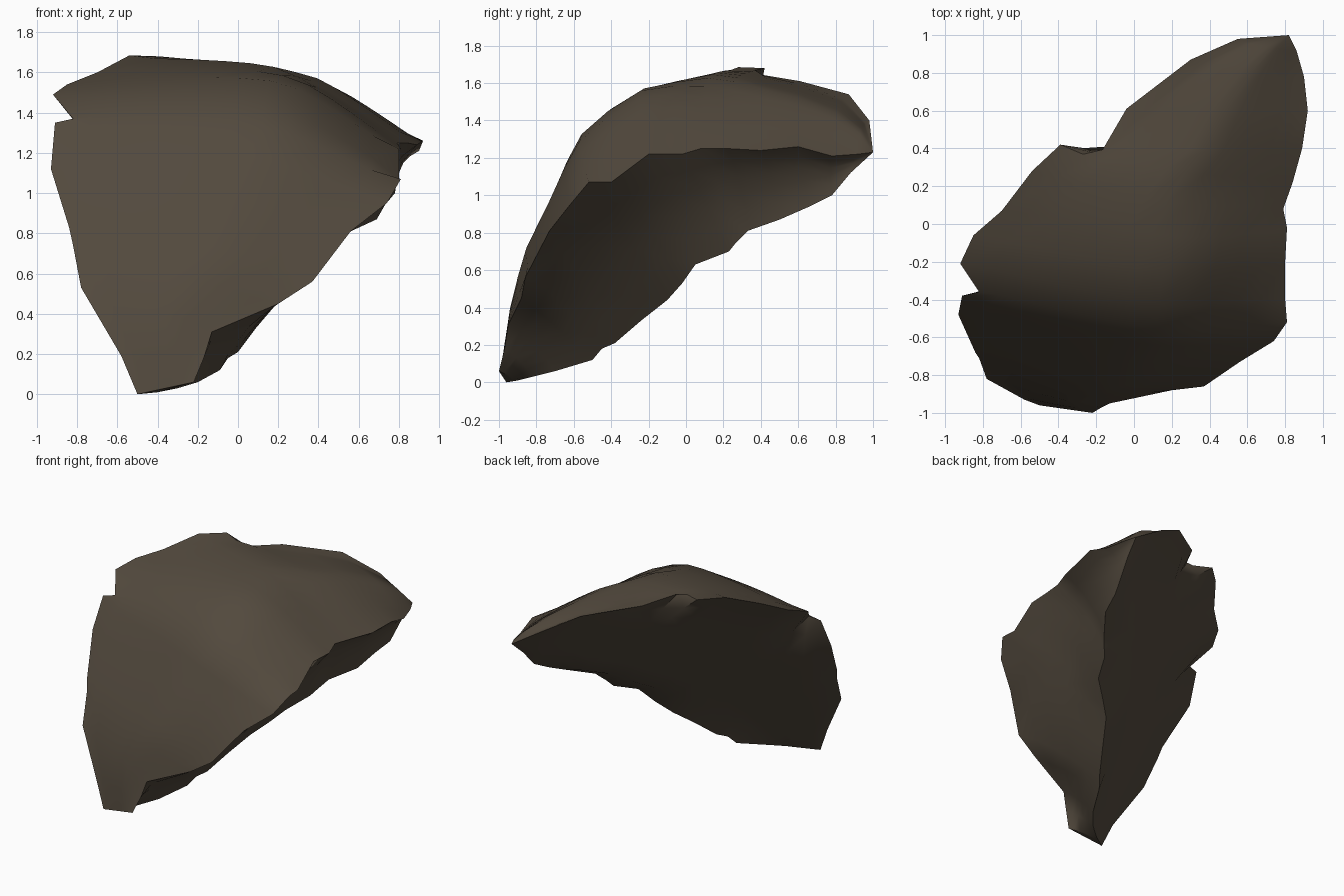
import bpy, bmesh, math, random
from mathutils import Vector

if "Cube" in bpy.data.objects:
    bpy.data.objects.remove(bpy.data.objects["Cube"])

random.seed(4)

# Three ragged edges of the shard, running from the foot to the far tip
left_edge = [(-.5, -.96, 0), (-.58, -.93, .19), (-.78, -.82, .53), (-.82, -.71, .74), (-.84, -.68, .83),
             (-.93, -.48, 1.12), (-.91, -.38, 1.35), (-.82, -.36, 1.37), (-.92, -.21, 1.49),
             (-.85, -.06, 1.54), (-.7, .07, 1.6), (-.54, .28, 1.685), (-.39, .42, 1.68), (-.18, .37, 1.65),
             (-.04, .61, 1.61), (.3, .87, 1.54), (.55, .98, 1.4), (.82, 1, 1.23)]
right_edge = [(-.22, -1, .06), (-.17, -.97, .18), (-.13, -.95, .31), (.2, -.88, .45), (.37, -.86, .56),
              (.56, -.73, .81), (.74, -.62, .95), (.81, -.52, 1.07), (.8, -.4, 1.07),
              (.8, -.2, 1.22), (.81, -.02, 1.22), (.79, .08, 1.25), (.84, .22, 1.25), (.89, .4, 1.24),
              (.92, .6, 1.26), (.9, .78, 1.21), (.86, .92, 1.22), (.82, 1, 1.23)]
under_edge = [(-.4, -.9, .01), (-.3, -.82, .03), (-.2, -.7, .06), (-.09, -.5, .12), (-.05, -.45, .18),
              (0, -.38, .21), (.09, -.24, .33), (.18, -.1, .44), (.28, -.02, .53),
              (.38, .05, .63), (.47, .23, .70), (.51, .27, .75), (.56, .33, .81), (.69, .5, .87),
              (.73, .66, .94), (.78, .78, 1.0), (.8, .88, 1.12), (.82, 1, 1.23)]
# Height of the outer dome above the straight line between its edges, row by row
dome = [0, .02, .045, .085, .095, .105, .145, .19, .24, .265, .24, .19, .15, .14, .10, .07, .05, 0]

bm = bmesh.new()


def patch(edge_a, edge_b, cols, offset, smooth):
    """Surface between two edges, pushed along its normal by offset(row, u)."""
    a, b = [Vector(p) for p in edge_a], [Vector(p) for p in edge_b]
    n = len(a)
    mids = [(p + q) / 2 for p, q in zip(a, b)]
    grid = []
    for i in range(n):
        path = mids[min(n - 1, i + 2)] - mids[max(0, i - 2)]
        across = b[i] - a[i] if i < n - 1 else b[i - 1] - a[i - 1]
        normal = across.cross(path).normalized()
        row = []
        for j in range(cols + 1):
            u = j / cols
            inner = 0 < i < n - 1 and 0 < j < cols
            row.append(bm.verts.new(a[i].lerp(b[i], u) + normal * (offset(i, u) if inner else 0)))
        grid.append(row)
    for r, s in zip(grid, grid[1:]):
        for j in range(cols):
            bm.faces.new((r[j], r[j + 1], s[j + 1], s[j]))
    inside = [v for row in grid[1:-1] for v in row[1:-1]]
    for _ in range(smooth):
        bmesh.ops.smooth_vert(bm, verts=inside, factor=0.4, use_axis_x=True, use_axis_y=True, use_axis_z=True)
    return grid


def dome_height(i, u):
    peak = .63 if i < 11 else .5
    tent = min(u / peak, (1 - u) / (1 - peak))
    return dome[i] * (.8 * tent + .25 * 4 * u * (1 - u))


def hollow(i, u):
    depth = .03 + .04 * i / 17
    return -depth * math.sin(math.pi * u) * math.sin(math.pi * i / 17) ** .7 + random.uniform(-.012, .012)


# Domed outer face, with its crest towards the right
patch(left_edge, right_edge, 12, dome_height, 2)
# Hollowed broken side
patch(right_edge, under_edge, 5, hollow, 1)
# Flat split back, pulled onto one plane away from its ragged rim
back = patch(under_edge, left_edge, 8, lambda i, u: 0, 0)
normal, origin = Vector((-.54, .67, -.5)).normalized(), Vector((-.92, -.21, 1.49))
for i, row in enumerate(back[1:-1], 1):
    for j, v in enumerate(row[1:-1], 1):
        weight = min(1, 3.5 * (1 - j / 8)) * (.3 if i > 13 else 1)
        v.co -= normal * normal.dot(v.co - origin) * weight

# Weld the edges and close the foot
bmesh.ops.remove_doubles(bm, verts=bm.verts[:], dist=0.002)
bmesh.ops.holes_fill(bm, edges=[e for e in bm.edges if e.is_boundary], sides=0)
bmesh.ops.recalc_face_normals(bm, faces=bm.faces[:])

mesh = bpy.data.meshes.new("rock_shard")
bm.to_mesh(mesh)
bm.free()
shard = bpy.data.objects.new("rock_shard", mesh)
bpy.context.collection.objects.link(shard)

# Single brown stone colour
stone = bpy.data.materials.new("brown stone")
stone.diffuse_color = (0.085, 0.067, 0.047, 1)
stone.use_nodes = True
stone.node_tree.nodes["Principled BSDF"].inputs["Base Color"].default_value = stone.diffuse_color
mesh.materials.append(stone)

bpy.context.view_layer.objects.active = shard
shard.select_set(True)
bpy.ops.object.shade_smooth_by_angle(angle=math.radians(45))
